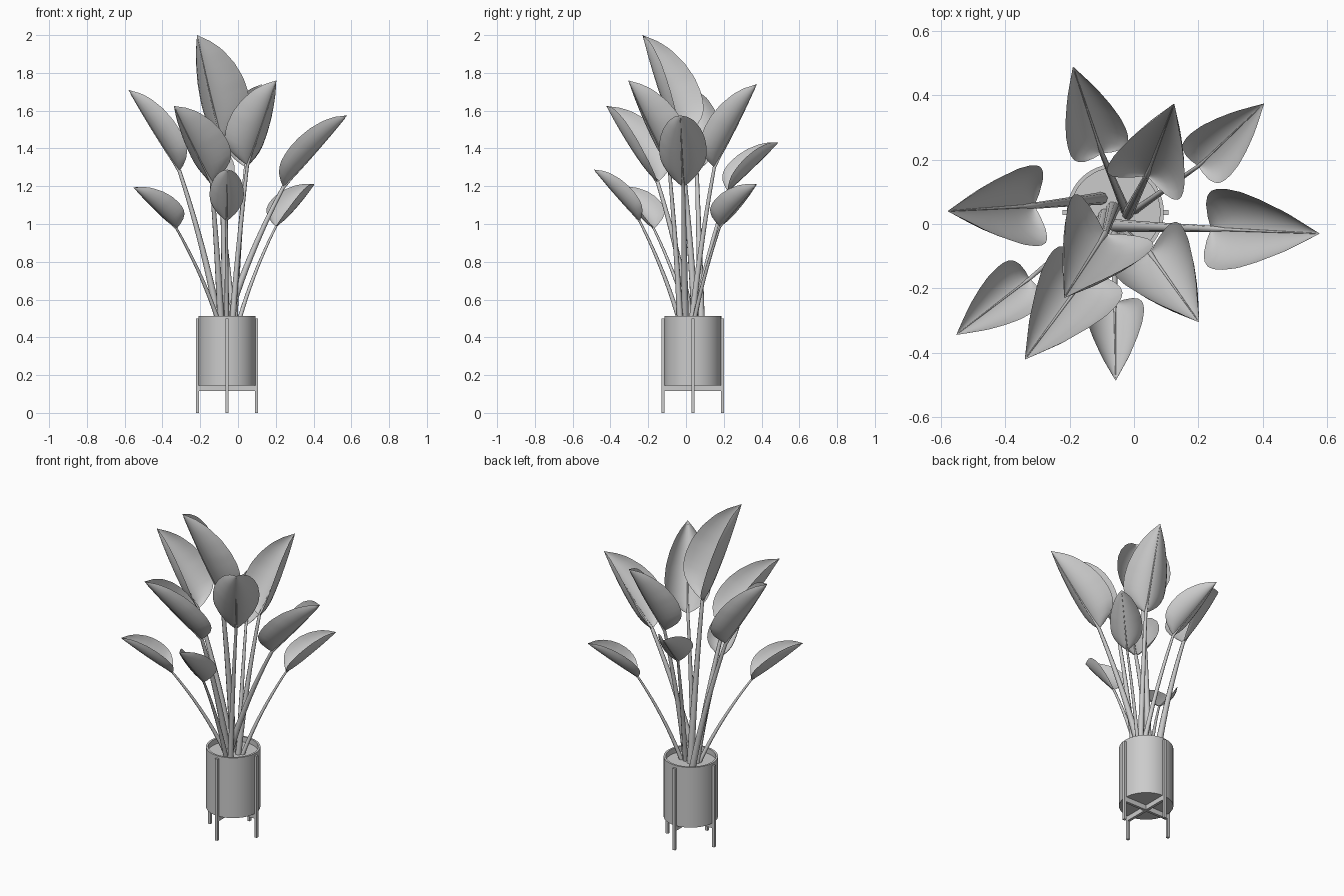
import bpy, bmesh, math
from mathutils import Vector

if "Cube" in bpy.data.objects:
    bpy.data.objects.remove(bpy.data.objects["Cube"])

CX, CY = -0.058, 0.036          # pot centre
UP = Vector((0, 0, 1))


def make_object(name, bm, smooth=True):
    bmesh.ops.recalc_face_normals(bm, faces=bm.faces)
    mesh = bpy.data.meshes.new(name)
    bm.to_mesh(mesh)
    bm.free()
    obj = bpy.data.objects.new(name, mesh)
    bpy.context.collection.objects.link(obj)
    if smooth:
        bpy.ops.object.select_all(action='DESELECT')
        obj.select_set(True)
        bpy.context.view_layer.objects.active = obj
        bpy.ops.object.shade_smooth_by_angle(angle=math.radians(40))
    return obj


def lathe(name, profile, steps=48):
    bm = bmesh.new()
    verts = [bm.verts.new((r, 0, z)) for r, z in profile]
    edges = [bm.edges.new(p) for p in zip(verts, verts[1:])]
    bmesh.ops.spin(bm, geom=verts + edges, cent=(0, 0, 0), axis=(0, 0, 1),
                   angle=math.tau, steps=steps)
    bmesh.ops.remove_doubles(bm, verts=bm.verts, dist=1e-5)
    obj = make_object(name, bm)
    obj.location = (CX, CY, 0)


def box(name, centre, size):
    bm = bmesh.new()
    bmesh.ops.create_cube(bm, size=1)
    bmesh.ops.scale(bm, vec=size, verts=bm.verts)
    bmesh.ops.translate(bm, vec=centre, verts=bm.verts)
    make_object(name, bm, smooth=False)


def lerp_table(table, t):
    for (a, va), (b, vb) in zip(table, table[1:]):
        if t <= b:
            return va + (vb - va) * (t - a) / (b - a)
    return table[-1][1]


# Half width and cup depth of the blade along its length, relative to the length
WIDTH = [(0, 0.0), (0.03, 0.07), (0.08, 0.15), (0.14, 0.204), (0.2, 0.233), (0.28, 0.247),
         (0.37, 0.247), (0.5, 0.233), (0.65, 0.192), (0.8, 0.132), (0.9, 0.072), (1, 0)]
DEPTH = [(0, 0.0), (0.03, 0.06), (0.08, 0.125), (0.14, 0.172), (0.2, 0.197), (0.28, 0.217),
         (0.37, 0.227), (0.5, 0.226), (0.65, 0.202), (0.8, 0.15), (0.9, 0.092), (1, 0)]
ARC = math.radians(66)          # cupping of the blade


def leaf_frame(base, tip):
    axis = tip - base
    length = axis.length
    u = axis.normalized()
    side = u.cross(UP).normalized()
    return u, side, side.cross(u), length


def midrib(base, tip, t):
    u, side, n, length = leaf_frame(base, tip)
    return base + u * length * t - n * length * 0.04 * t * (1 - t)


def blade(name, base, tip, rows=28, cols=12):
    u, side, n, length = leaf_frame(base, tip)
    bm = bmesh.new()
    grid = []
    for i in range(rows + 1):
        t = (i / rows) ** 1.3
        w = lerp_table(WIDTH, t) * length
        d = lerp_table(DEPTH, t) * length
        row = []
        for j in range(cols + 1):
            a = (2 * j / cols - 1) * ARC
            lateral = w * math.sin(a) / math.sin(ARC)
            rise = d * (1 - math.cos(a)) / (1 - math.cos(ARC))
            row.append(bm.verts.new(midrib(base, tip, t) + side * lateral + n * rise))
        grid.append(row)
    for r0, r1 in zip(grid, grid[1:]):
        for j in range(cols):
            bm.faces.new((r0[j], r0[j + 1], r1[j + 1], r1[j]))
    bmesh.ops.remove_doubles(bm, verts=bm.verts, dist=1e-5)
    make_object(name, bm)


def stem(name, root, base, tip, radius):
    d = base - root
    ctrl = root + Vector((d.x * 0.36, d.y * 0.36, d.z * 0.5))
    pts = []
    for i in range(13):         # stalk from soil to blade
        t = i / 12
        p = root * (1 - t) ** 2 + ctrl * 2 * t * (1 - t) + base * t * t
        pts.append((p, radius * (1 - 0.5 * t)))
    for i in range(1, 9):       # midrib under the blade
        t = i / 8
        pts.append((midrib(base, tip, t * 0.96), radius * (0.3 - 0.22 * t)))
    curve = bpy.data.curves.new(name, 'CURVE')
    curve.dimensions = '3D'
    curve.bevel_depth = 1
    curve.bevel_resolution = 2
    curve.use_fill_caps = True
    spline = curve.splines.new('POLY')
    spline.points.add(len(pts) - 1)
    for sp, (p, r) in zip(spline.points, pts):
        sp.co = (*p, 1)
        sp.radius = r
    spline.use_smooth = True
    bpy.context.collection.objects.link(bpy.data.objects.new(name, curve))


# Pot and soil
lathe("pot", [(0, 0.145), (0.151, 0.145), (0.151, 0.514), (0.139, 0.514),
              (0.139, 0.46), (0, 0.46)])
lathe("soil", [(0, 0.482), (0.14, 0.482), (0.14, 0.455), (0, 0.455)])

# Stand: four legs and crossed bars
for k, (dx, dy) in enumerate([(1, 0), (-1, 0), (0, 1), (0, -1)]):
    box(f"stand_leg_{k + 1}", (CX + dx * 0.157, CY + dy * 0.157, 0.25), (0.016, 0.016, 0.5))
box("stand_bar_x", (CX, CY, 0.13), (0.31, 0.016, 0.03))
box("stand_bar_y", (CX, CY, 0.13), (0.016, 0.31, 0.029))

# Leaves: stem root (x, y), blade base, blade tip, stem radius
LEAVES = [
    ((-0.065, 0.05), (-0.09, -0.03, 1.45), (-0.217, -0.23, 2.0), 0.021),
    ((-0.10, 0.08), (-0.31, 0.057, 1.28), (-0.58, 0.04, 1.71), 0.02),
    ((-0.06, -0.005), (0.24, -0.015, 1.195), (0.578, -0.03, 1.575), 0.02),
    ((-0.09, 0.03), (-0.14, -0.15, 1.22), (-0.34, -0.422, 1.625), 0.02),
    ((-0.03, -0.03), (0.05, -0.09, 1.31), (0.203, -0.306, 1.76), 0.017),
    ((-0.02, 0.03), (0.04, 0.15, 1.30), (0.125, 0.375, 1.74), 0.018),
    ((-0.025, 0.04), (-0.10, 0.22, 1.175), (-0.19, 0.49, 1.432), 0.015),
    ((0.0, 0.04), (0.2, 0.18, 0.985), (0.405, 0.375, 1.21), 0.012),
    ((-0.06, -0.03), (-0.06, -0.245, 1.015), (-0.057, -0.488, 1.288), 0.013),
    ((-0.10, 0.02), (-0.325, -0.17, 0.975), (-0.553, -0.345, 1.193), 0.012),
]
for k, (root, base, tip, radius) in enumerate(LEAVES):
    base, tip = Vector(base), Vector(tip)
    stem(f"leaf_stem_{k + 1}", Vector((*root, 0.47)), base, tip, radius)
    blade(f"leaf_blade_{k + 1}", base, tip)
